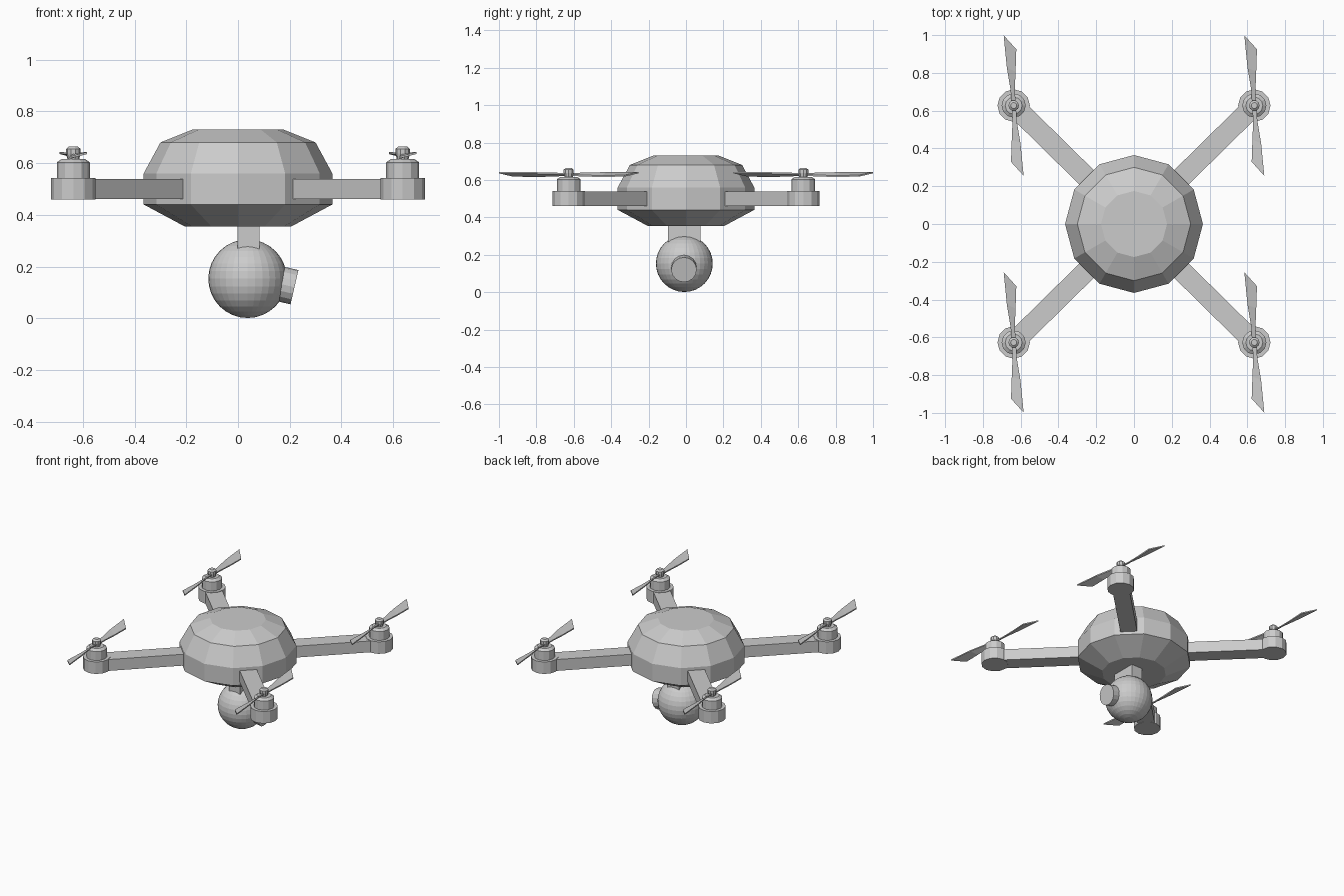
import bpy, bmesh
from math import cos, sin, pi, radians, atan2
from mathutils import Matrix, Vector

if "Cube" in bpy.data.objects:
    bpy.data.objects.remove(bpy.data.objects["Cube"])


def make(name, bm, matrix=None):
    bmesh.ops.recalc_face_normals(bm, faces=bm.faces)
    mesh = bpy.data.meshes.new(name)
    bm.to_mesh(mesh)
    bm.free()
    obj = bpy.data.objects.new(name, mesh)
    bpy.context.collection.objects.link(obj)
    if matrix:
        obj.matrix_world = matrix
    return obj


def lathe(name, profile, sides, matrix=None):
    """Stack of polygon rings from (radius, height) pairs, capped at both ends."""
    bm = bmesh.new()
    rings = [[bm.verts.new((r * cos(2 * pi * i / sides), r * sin(2 * pi * i / sides), z))
              for i in range(sides)] for r, z in profile]
    for a, b in zip(rings, rings[1:]):
        for i in range(sides):
            j = (i + 1) % sides
            bm.faces.new((a[i], a[j], b[j], b[i]))
    bm.faces.new(rings[0])
    bm.faces.new(rings[-1])
    return make(name, bm, matrix)


def box(name, size, matrix):
    bm = bmesh.new()
    bmesh.ops.create_cube(bm, size=1)
    bmesh.ops.scale(bm, vec=size, verts=bm.verts)
    return make(name, bm, matrix)


def propeller(name, matrix):
    """Two twisted blades, each lofted through thin four-point sections."""
    # outer edge (x, y, z) and inner edge (x, y, z) from root to tip
    stations = [((-0.012, 0.00, 0.003), (0.012, 0.00, -0.003)),
                ((-0.016, 0.08, 0.005), (0.006, 0.08, -0.008)),
                ((-0.036, 0.20, 0.008), (0.010, 0.18, -0.010)),
                ((-0.053, 0.372, 0.009), (0.014, 0.298, -0.008))]
    t = Vector((0, 0, 0.004))
    bm = bmesh.new()
    for turn in (0, pi):
        rot = Matrix.Rotation(turn, 3, 'Z')
        rings = []
        for a, b in stations:
            a, b = rot @ Vector(a), rot @ Vector(b)
            rings.append([bm.verts.new(p) for p in (a - t, b - t, b + t, a + t)])
        for p, q in zip(rings, rings[1:]):
            for i in range(4):
                j = (i + 1) % 4
                bm.faces.new((p[i], p[j], q[j], q[i]))
        bm.faces.new(rings[0])
        bm.faces.new(rings[-1])
    return make(name, bm, matrix)


# Faceted body shell
lathe("body", [(0.206, 0.355), (0.365, 0.44), (0.365, 0.56), (0.30, 0.68), (0.175, 0.73)], 12)

# Four arms, each with motor and propeller
MX, MY = 0.637, 0.627
for fb, sy in (("front", -1), ("back", 1)):
    for lr, sx in (("left", -1), ("right", 1)):
        tag = f"{fb}_{lr}"
        x, y = sx * MX, sy * MY
        at = Matrix.Translation((x, y, 0))
        inner = 0.25
        length = (MX ** 2 + MY ** 2) ** 0.5 - inner
        turn = Matrix.Rotation(atan2(y, x), 4, 'Z')
        box(f"arm_{tag}", (length, 0.108, 0.078),
            turn @ Matrix.Translation((inner + length / 2, 0, 0.5)))
        lathe(f"motor_mount_{tag}", [(0.086, 0.46), (0.086, 0.542)], 12, at)
        lathe(f"motor_{tag}", [(0.064, 0.53), (0.064, 0.603), (0.045, 0.616)], 12, at)
        lathe(f"propeller_nut_{tag}",
              [(0.022, 0.61), (0.028, 0.638), (0.028, 0.655), (0.016, 0.665)], 10, at)
        propeller(f"propeller_{tag}", Matrix.Translation((x, y, 0.63)))

# Camera gimbal: post, ball and tilted lens
box("gimbal_post", (0.086, 0.175, 0.18), Matrix.Translation((0.041, -0.009, 0.28)))
bm = bmesh.new()
bmesh.ops.create_uvsphere(bm, u_segments=32, v_segments=16, radius=0.152)
make("camera_ball", bm, Matrix.Translation((0.037, -0.009, 0.153)))
lathe("camera_lens", [(0.068, -0.1), (0.068, 0)], 16,
      Matrix.Translation((0.2185, -0.011, 0.12)) @ Matrix.Rotation(radians(90 + 13), 4, 'Y'))
